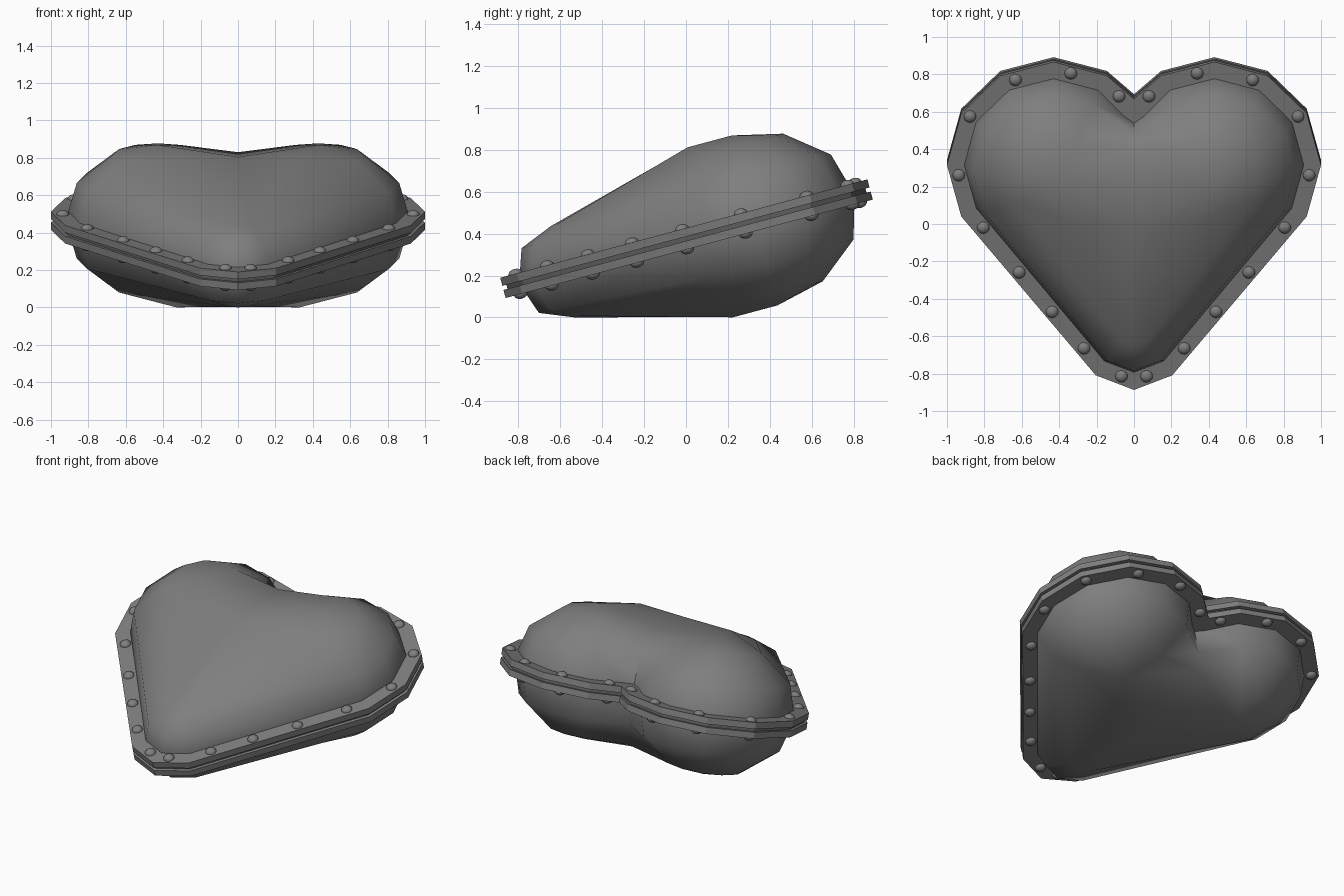
import bpy, bmesh, math
from mathutils import Matrix, Vector

if "Cube" in bpy.data.objects:
    bpy.data.objects.remove(bpy.data.objects["Cube"])

LOBE = Vector((0.43, 0.34))
TIP = Vector((0, -0.47))
TILT = Matrix.Translation((0, 0, 0.385)) @ Matrix.Rotation(math.radians(15), 4, 'X')
IRON = bpy.data.materials.new("dark_iron")
IRON.diffuse_color = (0.21, 0.21, 0.21, 1)
IRON.use_nodes = True
IRON.node_tree.nodes["Principled BSDF"].inputs["Base Color"].default_value = IRON.diffuse_color
SEAL = bpy.data.materials.new("seal_dark")
SEAL.diffuse_color = (0.12, 0.12, 0.12, 1)
SEAL.use_nodes = True
SEAL.node_tree.nodes["Principled BSDF"].inputs["Base Color"].default_value = SEAL.diffuse_color


def outline(lobe_r, tip_r, cleft_y):
    """Right half of the heart, from the cleft round to the slightly pointed tip."""
    pts = [Vector((0, cleft_y))]
    for a in (120, 90, 60, 30, 0, -30):
        t = math.radians(a)
        pts.append(LOBE + lobe_r * Vector((math.cos(t), math.sin(t))))
    t = math.radians(-60)
    pts.append(TIP + tip_r * 0.94 * Vector((math.cos(t), math.sin(t))))
    pts.append(TIP + tip_r * Vector((0, -1)))
    return pts


def finish(name, bm, angle, mat=IRON):
    bmesh.ops.remove_doubles(bm, verts=bm.verts, dist=0.0005)
    bmesh.ops.recalc_face_normals(bm, faces=bm.faces)
    bm.transform(TILT)
    me = bpy.data.meshes.new(name)
    bm.to_mesh(me)
    bm.free()
    me.materials.append(mat)
    ob = bpy.data.objects.new(name, me)
    bpy.context.collection.objects.link(ob)
    bpy.ops.object.select_all(action='DESELECT')
    ob.select_set(True)
    bpy.context.view_layer.objects.active = ob
    bpy.ops.object.shade_smooth_by_angle(angle=math.radians(angle))
    return ob


def mirrored(bm, axis):
    """Add a copy of everything reflected across one axis."""
    geom = bm.verts[:] + bm.edges[:] + bm.faces[:]
    new = bmesh.ops.duplicate(bm, geom=geom)['geom']
    for v in new:
        if isinstance(v, bmesh.types.BMVert):
            v.co[axis] *= -1


# Puffed heart body: one quarter, mirrored in z and x
# each level: lobe radius, tip radius, cleft y, cleft height, lobe height, tip height
LEVELS = [(0.492, 0.355, 0.575, 0, 0, 0),
          (0.432, 0.30, 0.56, 0.2, 0.21, 0.16),
          (0.238, 0.14, 0.525, 0.33, 0.365, 0.225)]
bm = bmesh.new()
rings = []
for lobe_r, tip_r, cy, ch, lh, th in LEVELS:
    heights = [ch] + [lh] * 6 + [th] * 2
    rings.append([bm.verts.new((p.x, p.y, h))
                  for p, h in zip(outline(lobe_r, tip_r, cy), heights)])
for lo, hi in zip(rings, rings[1:]):
    for i in range(8):
        bm.faces.new((lo[i], lo[i + 1], hi[i + 1], hi[i]))
top = rings[-1]
pole = bm.verts.new((0.43, 0.34, 0.42))
saddle = bm.verts.new((0, 0.34, 0.362))
crown = bm.verts.new((0, 0.11, 0.415))
cheek = bm.verts.new((0.33, 0.12, 0.42))
for i in range(6):
    bm.faces.new((pole, top[i], top[i + 1]))
for f in ((pole, saddle, top[0]), (pole, crown, saddle), (pole, top[6], cheek),
          (pole, cheek, crown), (cheek, top[6], top[7]),
          (crown, cheek, top[7]), (crown, top[7], top[8])):
    bm.faces.new(f)
mirrored(bm, 2)
mirrored(bm, 0)
finish("heart_body", bm, 65)


# Flange plates and the recessed seal between them
def heart_ring(name, inset, z0, z1, mat=IRON):
    outer = outline(0.57 - inset, 0.435 - inset, 0.705 - inset)
    inner = outline(0.44, 0.28, 0.52)
    bm = bmesh.new()
    loops = [[bm.verts.new((p.x, p.y, z)) for p in pts]
             for pts, z in ((outer, z0), (outer, z1), (inner, z1), (inner, z0))]
    for n in range(4):
        a, b = loops[n], loops[(n + 1) % 4]
        for i in range(8):
            bm.faces.new((a[i], a[i + 1], b[i + 1], b[i]))
    mirrored(bm, 0)
    finish(name, bm, 25, mat)


heart_ring("upper_flange", 0, 0.010, 0.050)
heart_ring("lower_flange", 0, -0.050, -0.010)
heart_ring("flange_seal", 0.02, -0.010, 0.010, SEAL)

# Rivet heads on both faces of the flange
RIVETS = [(0.08, 0.72), (0.338, 0.847), (0.634, 0.81), (0.877, 0.608), (0.937, 0.283),
          (0.806, -0.007), (0.614, -0.255), (0.438, -0.473), (0.268, -0.675), (0.067, -0.83)]
bm = bmesh.new()
for x, y in RIVETS:
    for sx in (1, -1):
        for sz in (1, -1):
            m = Matrix.Translation((sx * x, y, sz * 0.048)) @ Matrix.Diagonal((1, 1, 0.75, 1))
            bmesh.ops.create_uvsphere(bm, u_segments=12, v_segments=8, radius=0.034, matrix=m)
finish("rivets", bm, 60)

# Stand the model on z = 0
low = min(v.co.z for o in bpy.data.objects for v in o.data.vertices)
for o in bpy.data.objects:
    o.data.transform(Matrix.Translation((0, 0, -low)))
